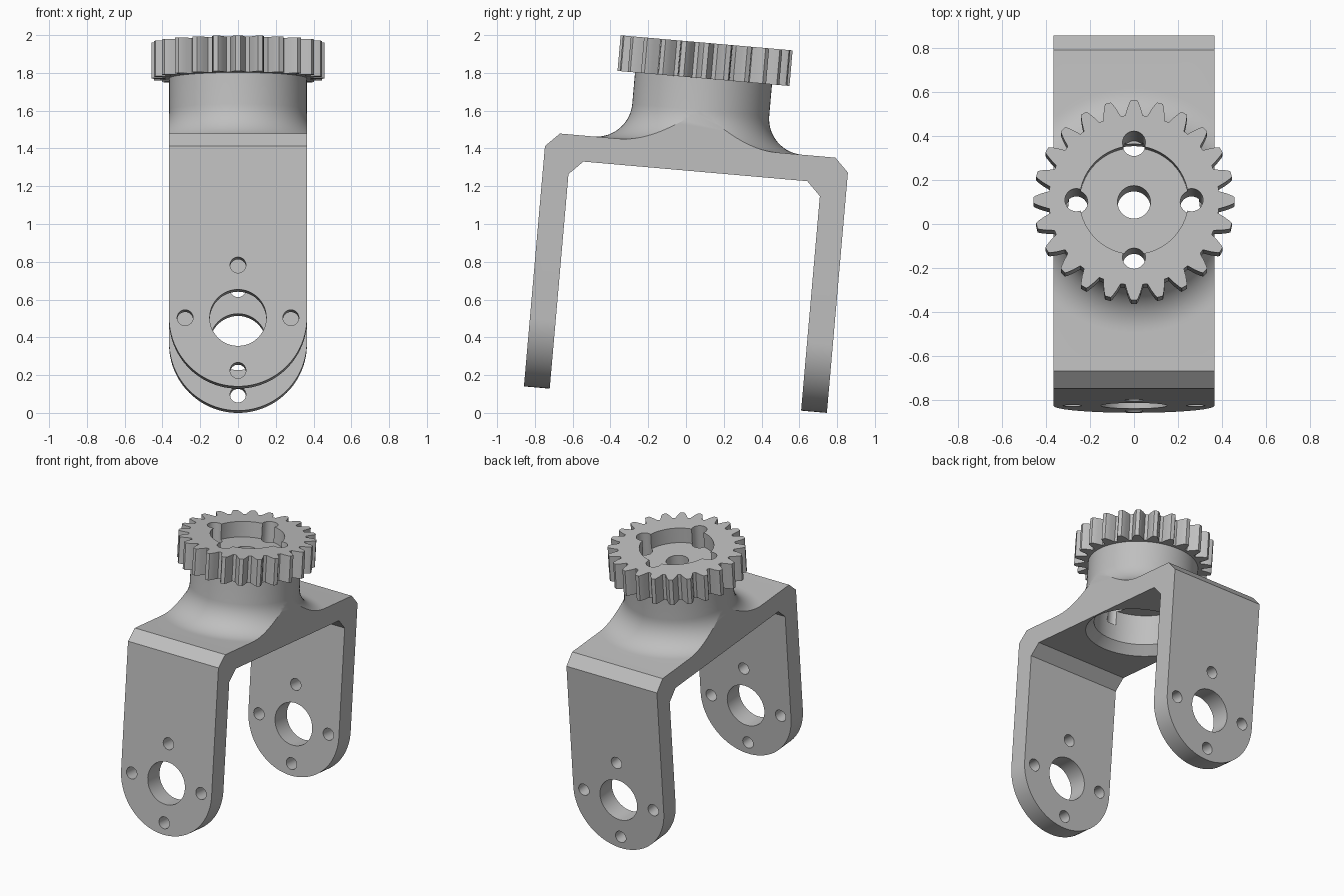
import bpy, bmesh
from math import cos, sin, pi, radians
from mathutils import Matrix, Vector

if "Cube" in bpy.data.objects:
    bpy.data.objects.remove(bpy.data.objects["Cube"], do_unlink=True)

grey = bpy.data.materials.new("plain_grey")
grey.use_nodes = True
COLOUR = (0.52, 0.52, 0.52, 1)
grey.diffuse_color = COLOUR
grey.node_tree.nodes["Principled BSDF"].inputs["Base Color"].default_value = COLOUR

# Main dimensions, in the upright frame of the part
HALF_W = 0.365
FOOT, UNDER, PLATE = 0.065, 1.278, 1.415
GEAR_LOW, GEAR_TOP = 1.772, 1.961
OUT, INN, CH = 0.805, 0.668, 0.073
LEG_C = FOOT + HALF_W


def make(name, bm):
    bmesh.ops.recalc_face_normals(bm, faces=bm.faces)
    mesh = bpy.data.meshes.new(name)
    bm.to_mesh(mesh)
    bm.free()
    mesh.materials.append(grey)
    ob = bpy.data.objects.new(name, mesh)
    bpy.context.collection.objects.link(ob)
    return ob


def prism(name, points, move):
    """Extrude a closed outline of 3D points along a vector."""
    bm = bmesh.new()
    face = bm.faces.new([bm.verts.new(p) for p in points])
    ext = bmesh.ops.extrude_face_region(bm, geom=[face])
    bmesh.ops.translate(bm, vec=move, verts=[v for v in ext["geom"] if isinstance(v, bmesh.types.BMVert)])
    return make(name, bm)


def lathe(name, profile, steps=96):
    """Closed solid from (radius, height) points, capped at both ends."""
    bm = bmesh.new()
    rings = [[bm.verts.new((r * cos(2 * pi * i / steps), r * sin(2 * pi * i / steps), z))
              for i in range(steps)] for r, z in profile]
    for a, b in zip(rings, rings[1:]):
        for i in range(steps):
            j = (i + 1) % steps
            bm.faces.new((a[i], a[j], b[j], b[i]))
    bm.faces.new(rings[0])
    bm.faces.new(rings[-1])
    return make(name, bm)


def rod(r, x, y, low, high, steps=32):
    ob = lathe("cutter", [(r, low), (r, high)], steps)
    ob.data.transform(Matrix.Translation((x, y, 0)))
    return ob


def cross_rod(r, x, z):
    """Hole cutter that runs front to back through both legs."""
    ob = lathe("cutter", [(r, -2), (r, 2)], 48)
    ob.data.transform(Matrix.Translation((x, 0, z)) @ Matrix.Rotation(pi / 2, 4, 'X'))
    return ob


def boolean(target, tool, operation):
    mod = target.modifiers.new("cut", 'BOOLEAN')
    mod.operation, mod.solver, mod.object = operation, 'EXACT', tool
    bpy.context.view_layer.update()
    graph = bpy.context.evaluated_depsgraph_get()
    result = bpy.data.meshes.new_from_object(target.evaluated_get(graph))
    target.modifiers.clear()
    target.data = result


def discard(ob):
    bpy.data.objects.remove(ob, do_unlink=True)


# Yoke: side profile of plate and two legs, mirrored front to back
half = [(OUT, FOOT - 0.1), (OUT, PLATE - CH), (OUT - CH, PLATE)]
inner = [(INN - CH, UNDER), (INN, UNDER - CH), (INN, FOOT - 0.1)]
outline = (half + [(-y, z) for y, z in reversed(half)]
           + [(-y, z) for y, z in reversed(inner)] + inner)
yoke = prism("yoke", [(-0.6, y, z) for y, z in outline], Vector((1.2, 0, 0)))

# Neck with a fillet that sweeps into the plate
R = 0.19
neck_r = HALF_W - 0.001
fillet = [(neck_r + R - R * sin(a), PLATE + R - R * cos(a))
          for a in [pi / 2 * i / 14 for i in range(15)]]
neck = lathe("neck", [(neck_r + R, UNDER + 0.05)] + fillet + [(neck_r, GEAR_LOW)])
boolean(yoke, neck, 'UNION')
discard(neck)

# Trim to the leg width with round feet
arc = [(HALF_W * cos(a), -2, LEG_C + HALF_W * sin(a))
       for a in [pi + pi * i / 48 for i in range(49)]]
trim = prism("trim", [(-HALF_W, -2, 1.9)] + arc + [(HALF_W, -2, 1.9)], Vector((0, 4, 0)))
boolean(yoke, trim, 'INTERSECT')
discard(trim)

# Gear with tapered teeth
TEETH = 24
tooth = [(0.385, -0.040), (0.42, -0.030), (0.448, -0.019), (0.457, -0.013),
         (0.457, 0.013), (0.448, 0.019), (0.42, 0.030), (0.385, 0.040)]
rim = []
for i in range(TEETH):
    a = 2 * pi * i / TEETH
    rim += [(r * cos(a) - t * sin(a), r * sin(a) + t * cos(a), GEAR_LOW) for r, t in tooth]
gear = prism("gear", rim, Vector((0, 0, GEAR_TOP - GEAR_LOW)))

# Shaft and bolt holes run through the gear and the neck
ring = [(cos(i * pi / 2), sin(i * pi / 2)) for i in range(4)]
down = [rod(0.075, 0, 0, 1.45, 2.1)]
down += [rod(0.052, 0.262 * c, 0.262 * s, 1.45, 2.1) for c, s in ring]
for tool in down:
    boolean(gear, tool, 'DIFFERENCE')
    boolean(yoke, tool, 'DIFFERENCE')
    discard(tool)

# Round pocket in the top of the gear
pocket = rod(0.247, 0, 0, GEAR_TOP - 0.11, 2.1, 96)
boolean(gear, pocket, 'DIFFERENCE')
discard(pocket)

# Bore with a chamfered mouth under the plate, then the leg holes
bore = lathe("bore", [(0.37, UNDER - 0.02), (0.30, UNDER + 0.06), (0.30, 1.55)])
cuts = [bore, cross_rod(0.15, 0, LEG_C)]
cuts += [cross_rod(0.042, 0.28 * c, LEG_C + 0.28 * s) for c, s in ring]
for tool in cuts:
    boolean(yoke, tool, 'DIFFERENCE')
    discard(tool)

# Lean the whole part back and shade it
lean = Matrix.Rotation(radians(-5), 4, 'X') @ Matrix.Translation((0, -0.062, 0))
for ob in (yoke, gear):
    ob.data.transform(lean)
    bpy.ops.object.select_all(action='DESELECT')
    ob.select_set(True)
    bpy.context.view_layer.objects.active = ob
    bpy.ops.object.shade_smooth_by_angle(angle=radians(25))
